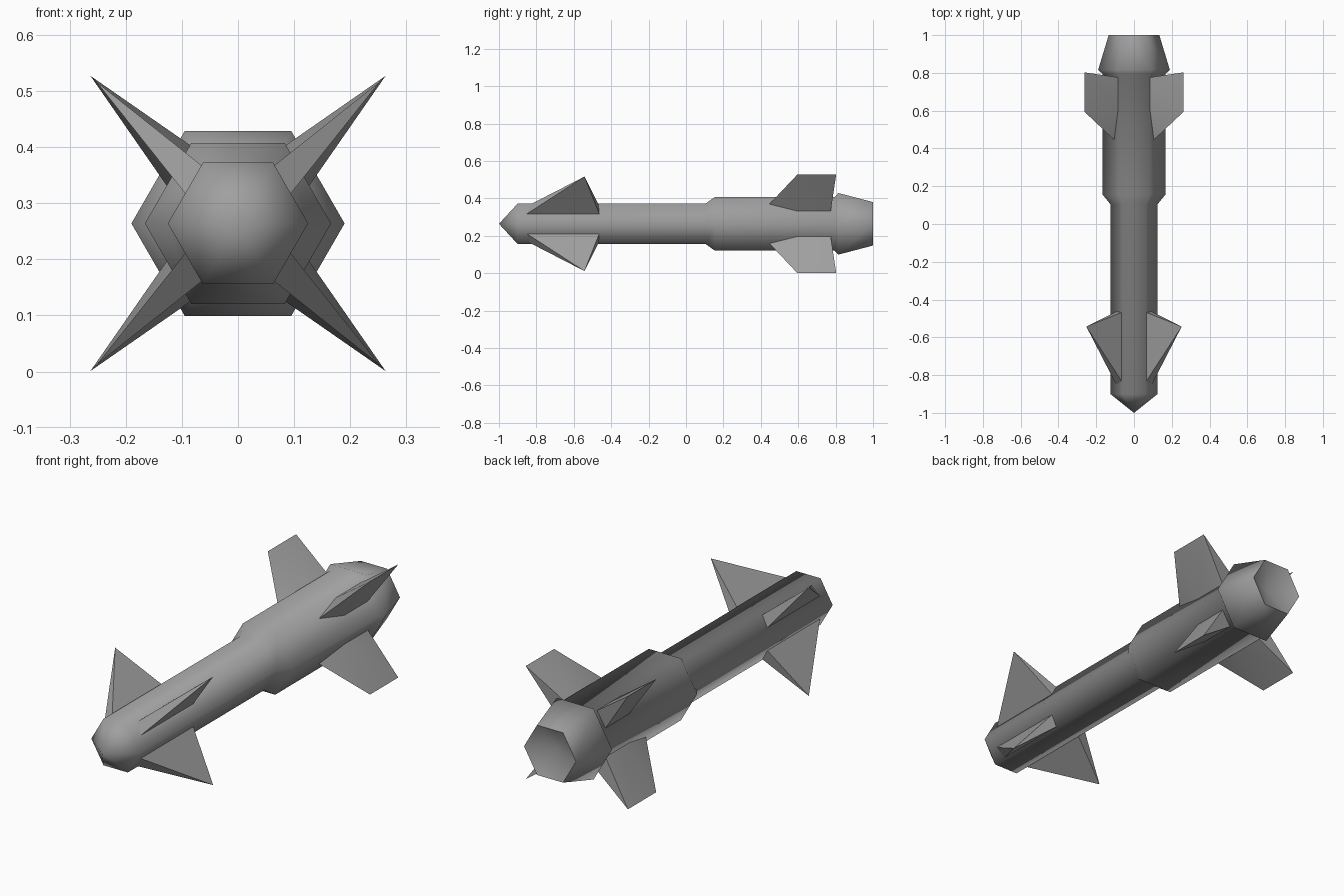
import bpy, bmesh, math
from mathutils import Vector

if "Cube" in bpy.data.objects:
    bpy.data.objects.remove(bpy.data.objects["Cube"], do_unlink=True)

AXIS_Z = 0.264

grey = bpy.data.materials.new("painted grey")
grey.use_nodes = True
grey.diffuse_color = (0.35, 0.35, 0.35, 1)
grey.node_tree.nodes["Principled BSDF"].inputs["Base Color"].default_value = grey.diffuse_color


def finish(name, bm, angle):
    bmesh.ops.recalc_face_normals(bm, faces=bm.faces)
    mesh = bpy.data.meshes.new(name)
    bm.to_mesh(mesh)
    bm.free()
    mesh.materials.append(grey)
    ob = bpy.data.objects.new(name, mesh)
    bpy.context.collection.objects.link(ob)
    bpy.ops.object.select_all(action='DESELECT')
    ob.select_set(True)
    bpy.context.view_layer.objects.active = ob
    bpy.ops.object.shade_smooth_by_angle(angle=math.radians(angle))
    return ob


def hex_lathe(name, profile):
    """Six-sided body from (y, radius) stations; zero radius makes a point."""
    bm = bmesh.new()
    rings = []
    for y, r in profile:
        count = 6 if r else 1
        rings.append([bm.verts.new((r * math.cos(i * math.pi / 3), y,
                                    AXIS_Z + r * math.sin(i * math.pi / 3)))
                      for i in range(count)])
    for a, b in zip(rings, rings[1:]):
        for i in range(6):
            j = (i + 1) % 6
            corners = [a[i % len(a)], a[j % len(a)], b[j % len(b)], b[i % len(b)]]
            bm.faces.new(list(dict.fromkeys(corners)))
    return finish(name, bm, 65)


def fin(name, sx, sz, points, angle):
    """Tapered fin on a diagonal: hull of (y, distance from axis, half thickness)."""
    out = Vector((sx, 0, sz)).normalized()
    side = Vector((-sz, 0, sx)).normalized()
    bm = bmesh.new()
    for y, r, t in points:
        for s in ((-1, 1) if t else (0,)):
            bm.verts.new(out * r + side * t * s + Vector((0, y, AXIS_Z)))
    bmesh.ops.convex_hull(bm, input=bm.verts)
    bmesh.ops.dissolve_limit(bm, angle_limit=0.01, verts=bm.verts, edges=bm.edges)
    return finish(name, bm, angle)


# Pointed nose, slim front tube, wider rear tube, flared tail with hollow end
hex_lathe("body", [(-1, 0), (-0.9, 0.125), (0.105, 0.125), (0.155, 0.166),
                   (0.795, 0.166), (0.815, 0.19), (1, 0.134), (0.94, 0)])

# Four pyramid-shaped front fins and four wedge-shaped tail fins
FRONT = [(-0.88, 0.08, 0.0316), (-0.456, 0.08, 0.0316), (-0.543, 0.357, 0)]
TAIL = [(0.413, 0.1, 0), (0.6, 0.1, 0.049), (0.769, 0.1, 0.049),
        (0.595, 0.372, 0), (0.803, 0.372, 0)]
for sx, side_name in ((1, "left"), (-1, "right")):
    for sz, level in ((1, "upper"), (-1, "lower")):
        fin(f"front_fin_{level}_{side_name}", sx, sz, FRONT, 30)
        fin(f"tail_fin_{level}_{side_name}", sx, sz, TAIL, 30)
